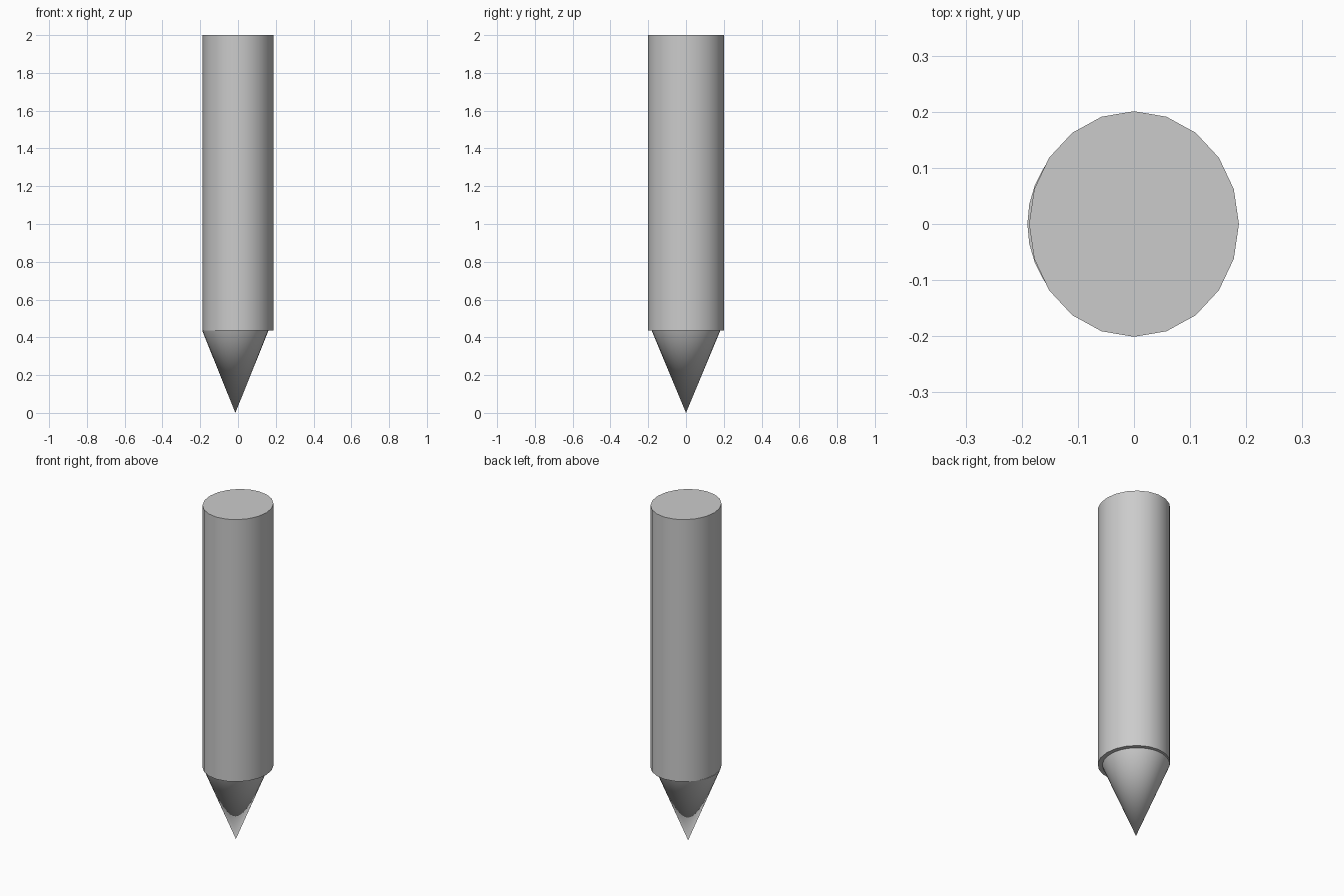
import bpy, math

if "Cube" in bpy.data.objects:
    bpy.data.objects.remove(bpy.data.objects["Cube"])


def add_cone(name, sides, r_bottom, r_top, z0, z1, x, scale_xy, y=0.0):
    """Upright cone or cylinder between two heights with an oval section."""
    bpy.ops.mesh.primitive_cone_add(
        vertices=sides, radius1=r_bottom, radius2=r_top, depth=z1 - z0,
        location=(x, y, (z0 + z1) / 2))
    obj = bpy.context.object
    obj.name = name
    obj.scale = (*scale_xy, 1)
    bpy.ops.object.transform_apply(location=False, rotation=False, scale=True)
    bpy.ops.object.shade_smooth_by_angle(angle=math.radians(40))
    return obj


# Slightly oval 20-sided shaft
add_cone("shaft", 20, 1, 1, 0.437, 2.0, 0.0, (0.187, 0.201))

# Pointed tip, set a little to the left under the shaft
add_cone("point", 32, 0, 1, 0.0, 0.437, -0.014, (0.176, 0.182))
